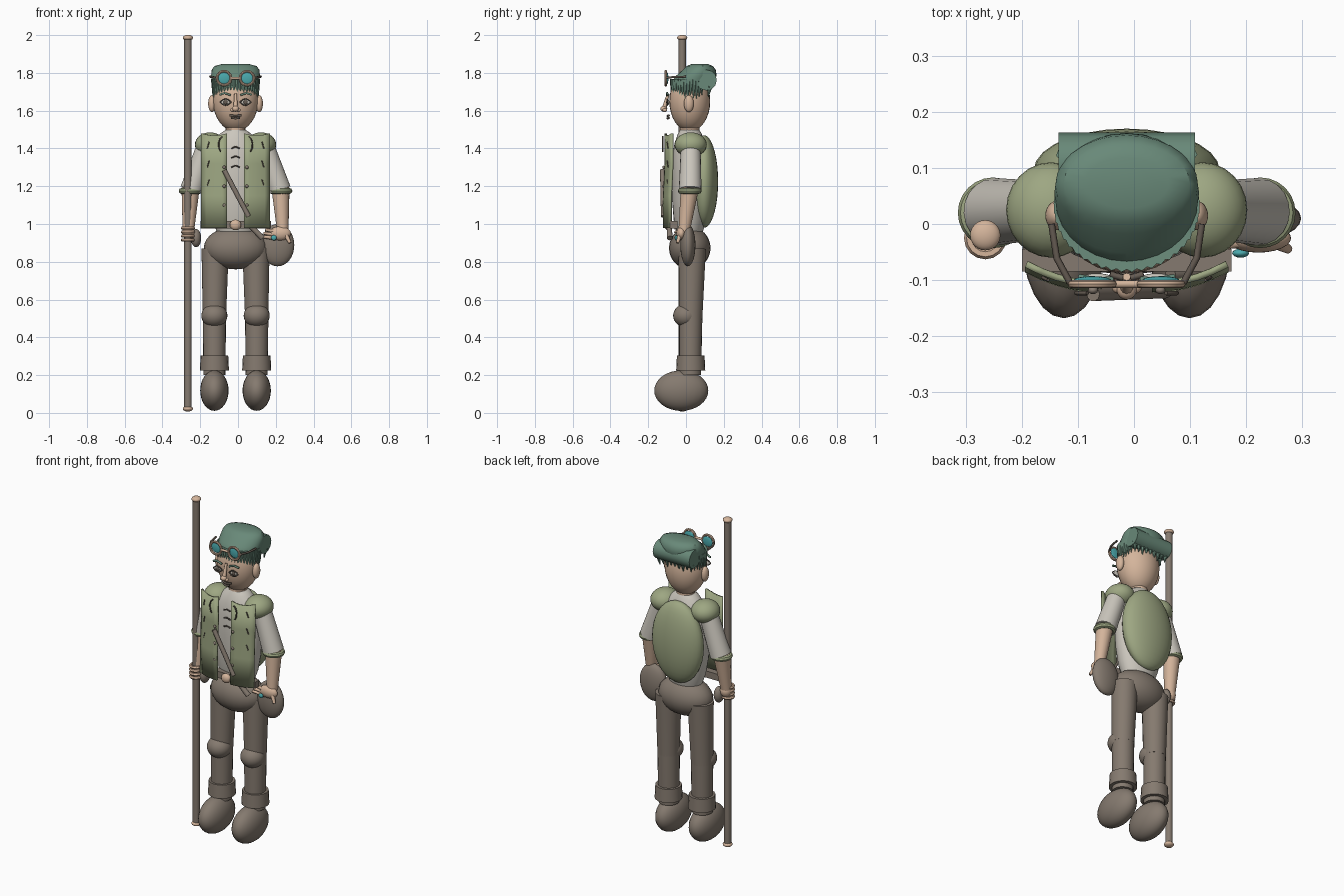
import bpy, bmesh, math, random
from mathutils import Vector, Matrix

if "Cube" in bpy.data.objects:
    bpy.data.objects.remove(bpy.data.objects["Cube"])

random.seed(4)
CX = -0.013  # body axis


def mat(name, rgb):
    m = bpy.data.materials.new(name)
    m.diffuse_color = (*rgb, 1)
    m.use_nodes = True
    m.node_tree.nodes["Principled BSDF"].inputs["Base Color"].default_value = m.diffuse_color
    return m


BROWN = mat("brown_grey", (0.235, 0.195, 0.16))
DARK = mat("dark_brown", (0.13, 0.105, 0.085))
GREEN = mat("sage_green", (0.34, 0.385, 0.225))
HAIR = mat("hair_green", (0.14, 0.25, 0.19))
SKIN = mat("skin", (0.66, 0.46, 0.33))
SHIRT = mat("shirt_grey", (0.60, 0.57, 0.51))
TEAL = mat("teal", (0.07, 0.40, 0.42))


def finish(name, bm, m):
    bmesh.ops.recalc_face_normals(bm, faces=bm.faces)
    me = bpy.data.meshes.new(name)
    bm.to_mesh(me)
    bm.free()
    me.materials.append(m)
    ob = bpy.data.objects.new(name, me)
    bpy.context.collection.objects.link(ob)
    return ob


def ball(name, c, r, m, seg=24, rot=None):
    bm = bmesh.new()
    mx = Matrix.Translation(c) @ (rot or Matrix()) @ Matrix.Diagonal((*r, 1))
    bmesh.ops.create_uvsphere(bm, u_segments=seg, v_segments=seg * 2 // 3, radius=1, matrix=mx)
    return finish(name, bm, m)


def rod(name, a, b, ra, rb, m, seg=20):
    a, b = Vector(a), Vector(b)
    d = b - a
    mx = Matrix.Translation((a + b) / 2) @ d.to_track_quat('Z', 'Y').to_matrix().to_4x4()
    bm = bmesh.new()
    bmesh.ops.create_cone(bm, cap_ends=True, segments=seg, radius1=ra, radius2=rb,
                          depth=d.length, matrix=mx)
    return finish(name, bm, m)


def loft(name, rings, m, seg=28):
    """Closed stack of ellipses (cx, cy, z, rx, ry)."""
    bm = bmesh.new()
    rows = [[bm.verts.new((x + rx * math.cos(2 * math.pi * i / seg),
                           y + ry * math.sin(2 * math.pi * i / seg), z)) for i in range(seg)]
            for x, y, z, rx, ry in rings]
    for p, q in zip(rows, rows[1:]):
        for i in range(seg):
            j = (i + 1) % seg
            bm.faces.new((p[i], p[j], q[j], q[i]))
    bm.faces.new(rows[0])
    bm.faces.new(rows[-1])
    return finish(name, bm, m)


def ring(name, c, R, r, m, axis='Z', sx=1.0, seg=24, sec=8):
    rot = Matrix.Rotation(math.pi / 2, 4, axis) if axis != 'Z' else Matrix()
    mx = Matrix.Translation(c) @ rot
    bm = bmesh.new()
    rows = []
    for i in range(seg):
        a = 2 * math.pi * i / seg
        rows.append([bm.verts.new(mx @ Vector((
            (R + r * math.cos(t)) * math.cos(a) * sx, (R + r * math.cos(t)) * math.sin(a),
            r * math.sin(t)))) for t in (2 * math.pi * k / sec for k in range(sec))])
    for i in range(seg):
        p, q = rows[i], rows[(i + 1) % seg]
        for k in range(sec):
            l = (k + 1) % sec
            bm.faces.new((p[k], q[k], q[l], p[l]))
    return finish(name, bm, m)


def wire(name, pts, r, m):
    cu = bpy.data.curves.new(name, 'CURVE')
    cu.dimensions = '3D'
    cu.bevel_depth = r
    cu.bevel_resolution = 1
    cu.use_fill_caps = True
    sp = cu.splines.new('POLY')
    sp.points.add(len(pts) - 1)
    for p, q in zip(sp.points, pts):
        p.co = (*q, 1)
    cu.materials.append(m)
    ob = bpy.data.objects.new(name, cu)
    bpy.context.collection.objects.link(ob)


# Staff with end caps
rod("staff", (-0.265, -0.02, 0.02), (-0.265, -0.02, 1.99), 0.02, 0.02, BROWN)
for z in (0.022, 1.986):
    ball("staff_cap", (-0.265, -0.02, z), (0.027, 0.027, 0.015), SKIN)

# Torso, hips, neck, head
loft("shirt_body", [(CX, 0.02, z, rx, ry) for z, rx, ry in (
    (0.96, 0.10, 0.07), (1.02, 0.122, 0.085), (1.12, 0.14, 0.093), (1.25, 0.15, 0.096),
    (1.36, 0.15, 0.092), (1.43, 0.125, 0.08), (1.48, 0.08, 0.062), (1.5, 0.05, 0.05))], SHIRT)
ball("hips", (CX, 0.02, 0.873), (0.168, 0.11, 0.113), BROWN)
rod("neck", (CX, 0.02, 1.45), (CX, 0.02, 1.56), 0.052, 0.052, SKIN)
loft("head", [(CX, 0.02, 1.65 + 0.16 * s, 0.121 * c * (1 + 0.04 * s), 0.108 * c)
              for s, c in ((math.sin(t), math.cos(t)) for t in
                           (math.radians(-88 + 11 * k) for k in range(17)))], SKIN)
ball("backpack", (CX, 0.095, 1.225), (0.166, 0.075, 0.245), GREEN, 28)

# Legs, arms and shoulders, mirrored about the body axis
for s in (-1, 1):
    x = CX + s * 0.112
    rod("thigh", (x - s * 0.004, 0.033, 0.87), (x, 0.025, 0.5), 0.073, 0.062, BROWN)
    ball("knee_pad", (x, 0.0, 0.515), (0.069, 0.068, 0.062), BROWN)
    rod("shin", (x, 0.025, 0.52), (x, 0.022, 0.2), 0.062, 0.058, BROWN)
    rod("boot_cuff", (x, 0.025, 0.225), (x, 0.025, 0.305), 0.077, 0.073, BROWN)
    ball("shoe", (x, -0.025, 0.118), (0.075, 0.143, 0.107), BROWN)
    ball("shoulder_pad", (CX + s * 0.135, 0.025, 1.42), (0.08, 0.085, 0.065), GREEN)
    rod("sleeve", (CX + s * 0.15, 0.025, 1.42), (CX + s * 0.234, 0.022, 1.18), 0.052, 0.06, SHIRT)
    ring("sleeve_cuff", (CX + s * 0.238, 0.02, 1.175), 0.047, 0.016, GREEN)
    rod("forearm", (CX + s * 0.238, 0.02, 1.19), (CX + s * 0.25, -0.01, 0.96), 0.048, 0.03, SKIN)
    ball("ear", (CX + s * 0.125, 0.015, 1.637), (0.02, 0.026, 0.045), SKIN)

# Hand gripping the staff
ball("left_hand", (-0.262, -0.012, 0.955), (0.034, 0.036, 0.04), SKIN)
for k in range(4):
    ring("left_finger", (-0.265, -0.025, 0.915 + 0.021 * k), 0.029, 0.009, SKIN, seg=16, sec=6)
ball("hip_pouch_small", (-0.222, 0.0, 0.925), (0.027, 0.035, 0.048), BROWN)

# Hand resting on the round pouch
ball("hip_pouch_large", (0.21, 0.01, 0.888), (0.088, 0.04, 0.112), BROWN)
ball("right_hand", (0.222, -0.025, 0.95), (0.058, 0.026, 0.037), SKIN)
for k in range(3):
    z = 0.925 + 0.018 * k
    rod("right_finger", (0.2, -0.03, z), (0.125 + 0.01 * k, -0.04, z + 0.008), 0.012, 0.007, SKIN, 10)
rod("right_thumb", (0.25, -0.03, 0.95), (0.275, -0.045, 0.9), 0.014, 0.008, SKIN, 10)
ball("ring_gem", (0.19, -0.052, 0.927), (0.015, 0.008, 0.014), TEAL, 16)

# Curved vest front panels
for s in (-1, 1):
    bm = bmesh.new()
    rows = []
    for z, top in ((0.98, 0), (1.15, 0), (1.32, 0), (1.48, 1)):
        rows.append([bm.verts.new((CX + s * (0.045 + 0.134 * t),
                                   -0.112 + 0.036 * t * t + 0.006 * math.cos(z * 9),
                                   z - 0.012 * top * math.sin(t * math.pi)))
                     for t in (0, 0.2, 0.4, 0.6, 0.8, 1)])
    for p, q in zip(rows, rows[1:]):
        for i in range(5):
            bm.faces.new((p[i], p[i + 1], q[i + 1], q[i]))
    ob = finish("vest_panel", bm, GREEN)
    md = ob.modifiers.new("thickness", 'SOLIDIFY')
    md.thickness = 0.012
    md.offset = 0
    # lapel curls, stitches and buttons
    wire("lapel_curl", [(CX + s * (0.065 + 0.025 * math.sin(a)), -0.123, 1.42 + 0.045 * math.cos(a))
                        for a in (0.2, 0.8, 1.4, 2.0, 2.6)], 0.004, DARK)
    for k in range(4):
        z = 1.1 + 0.1 * k
        wire("vest_stitch", [(CX + s * 0.15, -0.095, z), (CX + s * 0.14, -0.1, z + 0.035)], 0.003, DARK)
    for z in (1.1, 1.2, 1.3):
        ball("vest_button", (CX + s * 0.06, -0.118, z), (0.009, 0.007, 0.009), BROWN, 12)
rod("chest_strap", (-0.073, -0.125, 1.285), (0.056, -0.12, 1.04), 0.013, 0.013, BROWN, 10)
for k in range(3):
    wire("shirt_lacing", [(CX - 0.022, -0.085, 1.3 + 0.05 * k), (CX, -0.09, 1.31 + 0.05 * k),
                          (CX + 0.022, -0.085, 1.3 + 0.05 * k)], 0.004, DARK)

# Belt with buckle and hanging sheath
bm = bmesh.new()
bmesh.ops.create_cube(bm, size=1, matrix=Matrix.Translation((CX, -0.065, 0.997))
                      @ Matrix.Diagonal((0.373, 0.04, 0.04, 1)))
finish("belt", bm, BROWN)
ball("belt_buckle", (CX, -0.095, 0.995), (0.03, 0.02, 0.028), SKIN)
rod("sheath", (0.065, -0.09, 0.99), (0.13, -0.085, 0.925), 0.013, 0.016, BROWN, 10)

# Face
for s in (-1, 1):
    x = CX + s * 0.053
    ball("eye_white", (x, -0.094, 1.645), (0.025, 0.006, 0.014), SHIRT, 16)
    ball("iris", (x, -0.1, 1.645), (0.011, 0.005, 0.012), DARK, 16)
    for up in (1, -1):
        wire("eyelid", [(x + 0.03 * t, -0.1, 1.645 + up * 0.017 * (1 - t * t))
                        for t in (-1, -0.5, 0, 0.5, 1)], 0.0035, DARK)
    wire("eyebrow", [(x - s * 0.028, -0.1, 1.682), (x + s * 0.005, -0.1, 1.693),
                     (x + s * 0.032, -0.095, 1.684)], 0.006, HAIR)
    ball("nostril", (CX + s * 0.016, -0.112, 1.603), (0.011, 0.012, 0.01), SKIN, 12)
rod("nose_bridge", (CX, -0.094, 1.69), (CX, -0.115, 1.615), 0.007, 0.012, SKIN, 10)
ball("nose_tip", (CX, -0.117, 1.61), (0.018, 0.018, 0.016), SKIN, 16)
for z, w in ((1.575, 0.03), (1.562, 0.022)):
    wire("lips", [(CX - w, -0.09, z), (CX, -0.098, z - 0.003), (CX + w, -0.09, z)], 0.006, DARK)

# Hair crown, back roll and fringe
loft("hair_crown", [(CX, 0.03, 1.72, 0.119, 0.104), (CX, 0.035, 1.75, 0.126, 0.112),
                    (CX, 0.055, 1.785, 0.129, 0.107), (CX, 0.07, 1.815, 0.127, 0.088),
                    (CX, 0.073, 1.836, 0.112, 0.07), (CX, 0.073, 1.846, 0.075, 0.045)], HAIR)
rod("hair_back_roll", (CX - 0.122, 0.108, 1.762), (CX + 0.122, 0.108, 1.762), 0.055, 0.055, HAIR, 12)
for k in range(30):
    a = math.radians(150 + 240 * k / 29)
    c, s = math.cos(a), math.sin(a)
    drop = random.uniform(0.0, 0.03) + 0.02 * abs(c)
    rod("hair_strand", (CX + 0.115 * c, 0.033 + 0.102 * s, 1.765),
        (CX + 0.121 * c, 0.03 + 0.108 * s, 1.705 - drop), 0.017, 0.002, HAIR, 6)
for k in range(9):
    x = CX - 0.11 + 0.0275 * k
    rod("nape_strand", (x, 0.125, 1.73), (x * 0.95, 0.118, 1.69 - random.uniform(0, 0.02)),
        0.016, 0.002, HAIR, 6)

# Goggles on the forehead
for s in (-1, 1):
    x = CX + s * 0.061
    ring("goggle_rim", (x, -0.107, 1.772), 0.037, 0.007, SKIN, 'X')
    ball("goggle_lens", (x, -0.1, 1.772), (0.033, 0.007, 0.031), TEAL)
    wire("goggle_strap", [(x + s * 0.04, -0.105, 1.775), (x + s * 0.064, -0.06, 1.778),
                          (x + s * 0.073, 0.0, 1.78)], 0.006, DARK)
rod("goggle_bridge", (CX - 0.024, -0.107, 1.772), (CX + 0.024, -0.107, 1.772), 0.007, 0.007, SKIN, 10)

# Smooth shading with sharp edges kept
bpy.ops.object.select_all(action='DESELECT')
for ob in bpy.data.objects:
    if ob.type == 'MESH':
        ob.select_set(True)
        bpy.context.view_layer.objects.active = ob
bpy.ops.object.shade_smooth_by_angle(angle=math.radians(40))
